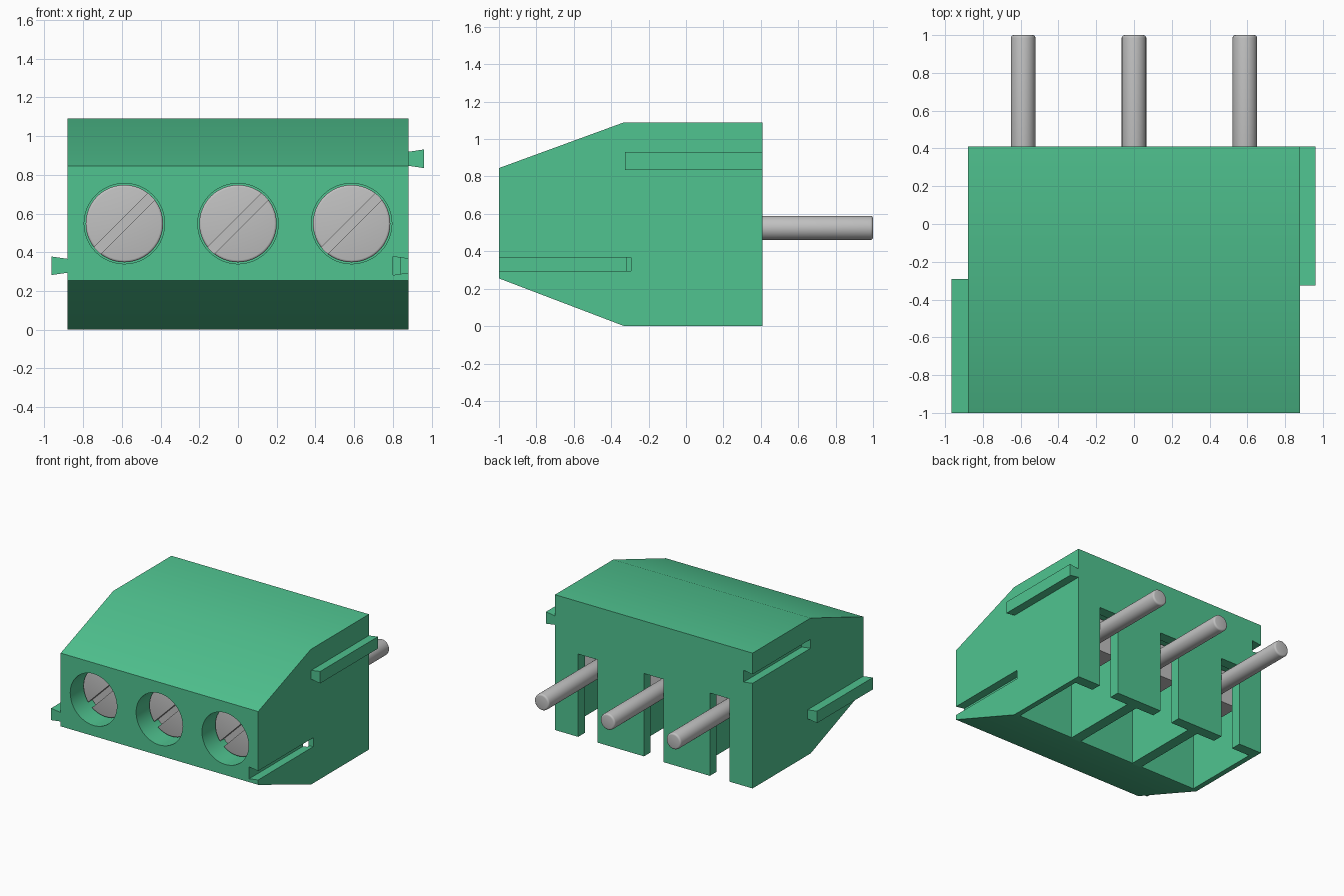
import bpy, bmesh, math
from mathutils import Matrix, Vector

cube = bpy.data.objects.get("Cube")
if cube:
    bpy.data.objects.remove(cube, do_unlink=True)


def material(name, rgb, rough):
    m = bpy.data.materials.new(name)
    m.diffuse_color = (*rgb, 1)
    m.use_nodes = True
    b = m.node_tree.nodes["Principled BSDF"]
    b.inputs["Base Color"].default_value = (*rgb, 1)
    b.inputs["Roughness"].default_value = rough
    return m


GREEN = material("green plastic", (0.08, 0.55, 0.28), 0.5)
METAL = material("grey metal", (0.53, 0.53, 0.53), 0.4)


def finish(name, bm, mat):
    bmesh.ops.recalc_face_normals(bm, faces=bm.faces)
    me = bpy.data.meshes.new(name)
    bm.to_mesh(me)
    bm.free()
    me.materials.append(mat)
    ob = bpy.data.objects.new(name, me)
    bpy.context.collection.objects.link(ob)
    return ob


def prism(name, pts, axis, a, b, mat):
    """Extrude a (y, z) profile along X, or an (x, z) profile along Y."""
    bm = bmesh.new()
    place = (lambda p: (a, p[0], p[1])) if axis == "X" else (lambda p: (p[0], a, p[1]))
    face = bm.faces.new([bm.verts.new(place(p)) for p in pts])
    ext = bmesh.ops.extrude_face_region(bm, geom=[face])
    step = Vector((b - a, 0, 0)) if axis == "X" else Vector((0, b - a, 0))
    bmesh.ops.translate(bm, vec=step, verts=[v for v in ext["geom"] if isinstance(v, bmesh.types.BMVert)])
    return finish(name, bm, mat)


def box(name, x, y, z, mat):
    return prism(name, [(x[0], z[0]), (x[1], z[0]), (x[1], z[1]), (x[0], z[1])], "Y", y[0], y[1], mat)


def rod(name, x, z, r, y0, y1, mat, bevel=0.0):
    """Cylinder along Y with optionally rounded end rims."""
    bm = bmesh.new()
    m = Matrix.Translation((x, (y0 + y1) / 2, z)) @ Matrix.Rotation(math.pi / 2, 4, "X")
    bmesh.ops.create_cone(bm, cap_ends=True, segments=48, radius1=r, radius2=r, depth=abs(y1 - y0), matrix=m)
    if bevel:
        rims = [e for e in bm.edges if any(len(f.verts) > 4 for f in e.link_faces)]
        bmesh.ops.bevel(bm, geom=rims, offset=bevel, segments=3, affect="EDGES", profile=0.5)
    return finish(name, bm, mat)


def dovetail(name, side, depth, z, y0, y1, mat):
    """Trapezoid bar on a side face; positive depth points outward, and it widens away from the face."""
    s = 1 if depth > 0 else -1
    xn, xw = side * (HALF - s * 0.02), side * (HALF + depth)
    return prism(name, [(xn, z - 0.033), (xw, z - 0.048), (xw, z + 0.048), (xn, z + 0.033)], "Y", y0, y1, mat)


def cut(target, cutter):
    mod = target.modifiers.new("cut", "BOOLEAN")
    mod.operation, mod.solver, mod.object = "DIFFERENCE", "EXACT", cutter
    bpy.context.view_layer.objects.active = target
    bpy.ops.object.modifier_apply(modifier=mod.name)
    bpy.data.objects.remove(cutter, do_unlink=True)


def smooth(ob):
    bpy.ops.object.select_all(action="DESELECT")
    ob.select_set(True)
    bpy.context.view_layer.objects.active = ob
    bpy.ops.object.shade_smooth_by_angle(angle=math.radians(35))


HALF = 0.88
CENTRES = (-0.587, 0.0, 0.587)
SCREW_Z, PIN_Z = 0.548, 0.525

# Housing with sloped front top and bottom
housing = prism("housing", [(-1, 0.255), (-0.33, 0), (0.41, 0), (0.41, 1.09), (-0.33, 1.09), (-1, 0.845)],
                "X", -HALF, HALF, GREEN)

# Open cells below, pin slots in the back wall and screw holes in the front
for x in CENTRES:
    cut(housing, box("cell", (x - 0.25, x + 0.25), (-0.315, 0.325), (-0.1, 0.70), GREEN))
    cut(housing, box("slot", (x - 0.087, x + 0.087), (0.2, 0.5), (-0.1, 0.667), GREEN))
    cut(housing, rod("hole", x, SCREW_Z, 0.208, -1.1, -0.7, GREEN))

# Interlocking grooves
cut(housing, dovetail("groove", 1, -0.08, 0.33, -1.05, -0.295, GREEN))
cut(housing, dovetail("groove", -1, -0.08, 0.883, -0.33, 0.45, GREEN))
smooth(housing)

# Interlocking rails on the opposite sides
dovetail("left_upper_rail", 1, 0.08, 0.883, -0.325, 0.41, GREEN)
dovetail("right_lower_rail", -1, 0.085, 0.33, -1.0, -0.29, GREEN)

for x, label in zip(CENTRES, ("right", "middle", "left")):
    # Recessed screw with a diagonal driver slot
    screw = rod(label + "_screw", x, SCREW_Z, 0.2, -0.85, -0.65, METAL, 0.012)
    c, s = 0.3, 0.0245
    d = math.sqrt(0.5)
    corners = [(x + (u - v) * d, SCREW_Z + (u + v) * d) for u, v in ((-c, -s), (c, -s), (c, s), (-c, s))]
    cut(screw, prism("driver_slot", corners, "Y", -0.9, -0.79, METAL))
    smooth(screw)
    # Clamp block and pin at the back
    box(label + "_clamp", (x - 0.2, x + 0.2), (0.05, 0.25), (0.42, 0.69), METAL)
    smooth(rod(label + "_pin", x, PIN_Z, 0.065, 0.2, 1.0, METAL, 0.014))
